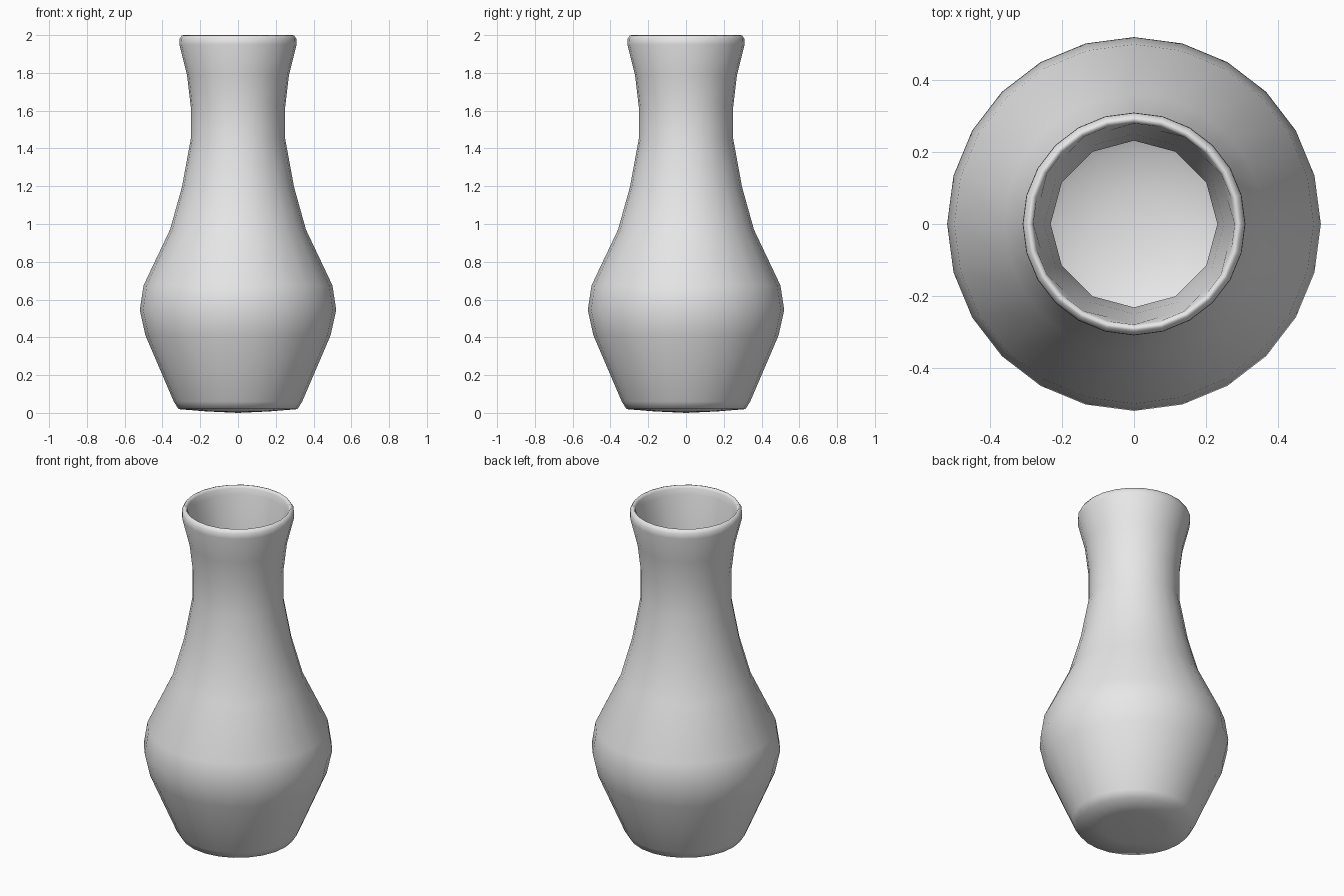
import bpy
import bmesh
from math import cos, sin, pi

if "Cube" in bpy.data.objects:
    bpy.data.objects.remove(bpy.data.objects["Cube"], do_unlink=True)

SIDES = 24

# Outer wall from the foot up to the lip: (radius, height)
OUTER = [(0.17, 0.008), (0.315, 0.02), (0.34, 0.06), (0.40, 0.20), (0.49, 0.41),
         (0.52, 0.545), (0.50, 0.675), (0.36, 0.97), (0.297, 1.195), (0.25, 1.45),
         (0.25, 1.62), (0.27, 1.79), (0.31, 1.95), (0.309, 1.98), (0.297, 1.998),
         (0.288, 2.0), (0.28, 1.985)]

# Inner wall from the lip down to the bowl-shaped floor
INNER = [(0.278, 1.95), (0.25, 1.79), (0.232, 1.62), (0.232, 1.45), (0.27, 1.195),
         (0.335, 0.97), (0.47, 0.675), (0.49, 0.545), (0.46, 0.41), (0.38, 0.22),
         (0.31, 0.12), (0.21, 0.065), (0.1, 0.04)]


def ring(bm, radius, z, faceted):
    """One loop of vertices; faceted loops lie on a polygon with half the sides."""
    verts = []
    for i in range(SIDES):
        a = 2 * pi * i / SIDES
        r = radius * cos(2 * pi / SIDES) if faceted and i % 2 else radius
        verts.append(bm.verts.new((r * cos(a), r * sin(a), z)))
    return verts


def cap(bm, loop, z):
    """Close a loop with a fan of triangles."""
    centre = bm.verts.new((0, 0, z))
    for i in range(SIDES):
        bm.faces.new((loop[i], loop[(i + 1) % SIDES], centre))


# Glaze material
clay = bpy.data.materials.new("plain_grey")
clay.use_nodes = True
grey = (0.8, 0.8, 0.8, 1)
clay.diffuse_color = grey
clay.node_tree.nodes["Principled BSDF"].inputs["Base Color"].default_value = grey

# Vase body: one continuous hollow shell
bm = bmesh.new()
rings = [ring(bm, r, z, False) for r, z in OUTER]
rings += [ring(bm, r, z, True) for r, z in INNER]
for low, high in zip(rings, rings[1:]):
    for i in range(SIDES):
        j = (i + 1) % SIDES
        bm.faces.new((low[i], low[j], high[j], high[i]))
cap(bm, rings[0], 0.0)
cap(bm, rings[-1], 0.035)
bmesh.ops.recalc_face_normals(bm, faces=bm.faces)
for face in bm.faces:
    face.smooth = True

mesh = bpy.data.meshes.new("vase_body")
bm.to_mesh(mesh)
bm.free()
mesh.materials.append(clay)
vase = bpy.data.objects.new("vase_body", mesh)
bpy.context.collection.objects.link(vase)
